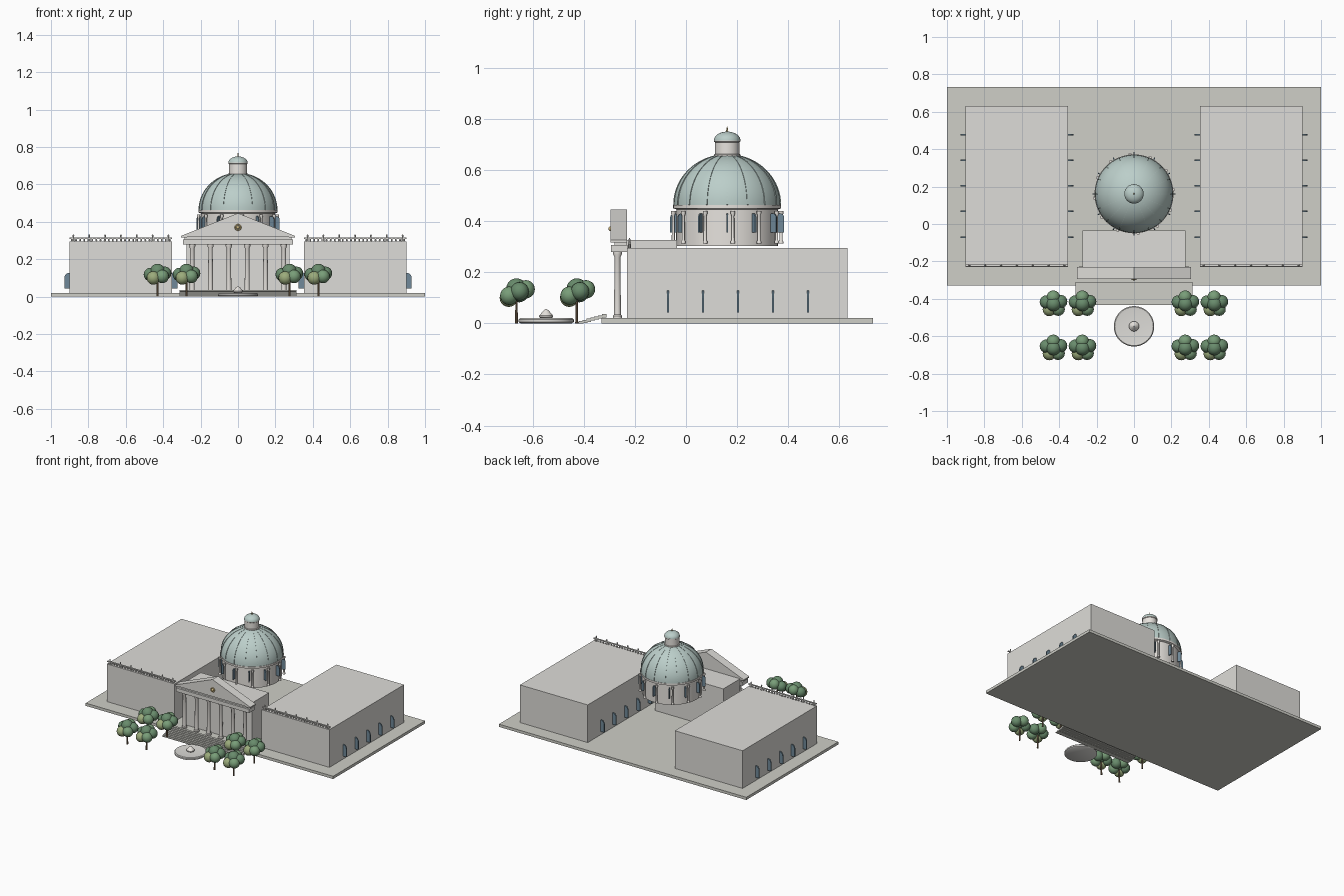
import bpy, bmesh, math, random
from mathutils import Matrix, Vector

if "Cube" in bpy.data.objects:
    bpy.data.objects.remove(bpy.data.objects["Cube"])

random.seed(4)


def mat(name, rgb):
    m = bpy.data.materials.new(name)
    m.diffuse_color = (*rgb, 1)
    m.use_nodes = True
    m.node_tree.nodes["Principled BSDF"].inputs["Base Color"].default_value = m.diffuse_color
    return m


STONE = mat("stone", (0.73, 0.72, 0.69))
PAVING = mat("paving", (0.62, 0.62, 0.57))
LIGHT = mat("light_stone", (0.80, 0.77, 0.73))
COPPER = mat("copper_green", (0.50, 0.62, 0.59))
GLASS = mat("window_glass", (0.16, 0.25, 0.32))
GOLD = mat("gold", (0.65, 0.50, 0.22))
BARK = mat("bark", (0.22, 0.15, 0.09))
LEAVES = [mat("leaf_dark", (0.14, 0.26, 0.15)), mat("leaf_mid", (0.19, 0.34, 0.19)),
          mat("leaf_light", (0.33, 0.41, 0.20))]


def finish(name, bm, material, smooth=False):
    bmesh.ops.recalc_face_normals(bm, faces=bm.faces)
    me = bpy.data.meshes.new(name)
    bm.to_mesh(me)
    bm.free()
    ob = bpy.data.objects.new(name, me)
    bpy.context.collection.objects.link(ob)
    me.materials.append(material)
    if smooth:
        bpy.ops.object.select_all(action='DESELECT')
        ob.select_set(True)
        bpy.context.view_layer.objects.active = ob
        bpy.ops.object.shade_smooth_by_angle(angle=math.radians(35))
    return ob


def add_box(bm, x0, x1, y0, y1, z0, z1):
    m = Matrix.Translation(((x0 + x1) / 2, (y0 + y1) / 2, (z0 + z1) / 2))
    bmesh.ops.create_cube(bm, size=1, matrix=m @ Matrix.Diagonal((x1 - x0, y1 - y0, z1 - z0, 1)))


def box(name, *dims, material=STONE):
    bm = bmesh.new()
    add_box(bm, *dims)
    return finish(name, bm, material)


def add_lathe(bm, profile, centre, n):
    """Revolve (radius, height) points about z, closing both ends."""
    rings = [[bm.verts.new((centre[0] + r * math.cos(2 * math.pi * i / n),
                            centre[1] + r * math.sin(2 * math.pi * i / n), z))
              for i in range(n)] for r, z in profile]
    for a, b in zip(rings, rings[1:]):
        for i in range(n):
            j = (i + 1) % n
            bm.faces.new((a[i], a[j], b[j], b[i]))
    bm.faces.new(rings[0])
    bm.faces.new(rings[-1])


def lathe(name, profile, centre, n=48, material=STONE):
    bm = bmesh.new()
    add_lathe(bm, profile, centre, n)
    return finish(name, bm, material, True)


def add_prism(bm, pts, depth, matrix):
    """Extrude an xz outline along y, centred, then place it."""
    f = [bm.verts.new(matrix @ Vector((x, -depth / 2, z))) for x, z in pts]
    b = [bm.verts.new(matrix @ Vector((x, depth / 2, z))) for x, z in pts]
    bm.faces.new(f)
    bm.faces.new(b)
    for i in range(len(pts)):
        j = (i + 1) % len(pts)
        bm.faces.new((f[i], f[j], b[j], b[i]))


def arch(hw, h):
    """Round-headed window outline."""
    return [(-hw, 0), (hw, 0)] + [(hw * math.cos(math.pi * k / 10),
                                   h - hw + hw * math.sin(math.pi * k / 10)) for k in range(11)]


# Plinth and wings, with arched window panels set through the side walls
box("plinth", -1, 1, -0.33, 0.732, 0, 0.02, material=PAVING)
bm_win = bmesh.new()
for s, side in ((-1, "left"), (1, "right")):
    xa, xb = sorted((s * 0.352, s * 0.90))
    box(side + "_wing", xa, xb, -0.23, 0.632, 0.02, 0.295)
    for x in (xa, xb):
        for k in range(5):
            add_prism(bm_win, arch(0.028, 0.085), 0.008,
                      Matrix.Translation((x, -0.07 + 0.137 * k, 0.043)))
    # Roof balustrade: rail, balusters and taller statues
    bm = bmesh.new()
    add_box(bm, xa, xb, -0.226, -0.216, 0.309, 0.315)
    for k in range(25):
        x = xa + 0.012 + (xb - xa - 0.024) * k / 24
        add_lathe(bm, [(0.003, 0.295), (0.005, 0.301), (0.003, 0.31)], (x, -0.221), 8)
    for k in range(7):
        x = xa + 0.02 + (xb - xa - 0.04) * k / 6
        add_lathe(bm, [(0.006, 0.295), (0.006, 0.316), (0.003, 0.318), (0.005, 0.325),
                       (0.002, 0.333)], (x, -0.221), 8)
    finish(side + "_balustrade", bm, STONE, True)
finish("wing_windows", bm_win, GLASS)

# Portico block, columns, entablature and pediment
box("portico_hall", -0.276, 0.276, -0.23, -0.036, 0.02, 0.325)
bm = bmesh.new()
for k in range(6):
    add_lathe(bm, [(0.018, 0.02), (0.018, 0.028), (0.0135, 0.034), (0.0115, 0.258),
                   (0.017, 0.27), (0.017, 0.28)], (-0.245 + 0.098 * k, -0.268), 20)
finish("portico_columns", bm, LIGHT, True)
box("entablature", -0.295, 0.295, -0.294, -0.228, 0.279, 0.306)
box("frieze", -0.285, 0.285, -0.280, -0.230, 0.306, 0.319)
bm = bmesh.new()
add_prism(bm, [(-0.29, 0.318), (0.29, 0.318), (0, 0.436)], 0.056,
          Matrix.Translation((0, -0.2605, 0)))
finish("pediment", bm, STONE)
bm = bmesh.new()
for s in (-1, 1):
    add_prism(bm, [(s * 0.305, 0.317), (s * 0.305, 0.325), (0, 0.446), (0, 0.431),
                   (s * 0.275, 0.317)], 0.064, Matrix.Translation((0, -0.2625, 0)))
finish("raking_cornices", bm, STONE)

# Round emblem in the pediment
bpy.ops.mesh.primitive_torus_add(major_radius=0.015, minor_radius=0.003, major_segments=24,
                                 minor_segments=8, location=(0, -0.293, 0.37),
                                 rotation=(math.pi / 2, 0, 0))
ring = bpy.context.object
ring.name = "emblem_ring"
ring.data.materials.append(GOLD)
bm = bmesh.new()
bmesh.ops.create_uvsphere(bm, u_segments=16, v_segments=8, radius=0.01,
                          matrix=Matrix.Translation((0, -0.293, 0.37)))
finish("emblem_boss", bm, GOLD, True)

# Entrance stairs
bm = bmesh.new()
for k in range(8):
    y = -0.434 + 0.015 * k
    add_box(bm, -0.312, 0.312, y, y + 0.018, max(0, 0.0043 * k - 0.007), 0.0045 * (k + 1))
finish("stairs", bm, PAVING)

# Drum, dome, lantern
C = (0, 0.161)
lathe("drum", [(0.198, 0.302), (0.198, 0.445), (0.211, 0.450), (0.211, 0.463)], C, 64, LIGHT)
N = 16
dome = [(0.208 * math.cos(t), 0.463 + 0.198 * math.sin(t))
        for t in (math.radians(78) * k / N for k in range(N + 1))]
lathe("dome", dome, C, 64, COPPER)
bm = bmesh.new()
for k in range(16):
    m = Matrix.Translation((*C, 0)) @ Matrix.Rotation(2 * math.pi * k / 16, 4, 'Z')
    outer = [(r * 1.012 + 0.0005, z + 0.001) for r, z in dome]
    inner = [(r * 0.97, z - 0.003) for r, z in reversed(dome)]
    add_prism(bm, outer + inner, 0.005, m)
finish("dome_ribs", bm, COPPER)
lathe("lantern", [(0.052, 0.648), (0.052, 0.660), (0.048, 0.662), (0.048, 0.708),
                  (0.052, 0.711), (0.052, 0.716)], C, 32, LIGHT)
lathe("lantern_cap", [(0.052 * math.cos(t), 0.715 + 0.035 * math.sin(t))
                      for t in (1.5 * k / 8 for k in range(9))], C, 32, COPPER)
lathe("finial", [(0.004, 0.745), (0.004, 0.755), (0.001, 0.77)], C, 12, GOLD)

# Drum colonnade and radial window panels
bm, bm_win = bmesh.new(), bmesh.new()
for k in range(12):
    a = math.radians(6 + 30 * k)
    add_lathe(bm, [(0.009, 0.312), (0.009, 0.32), (0.006, 0.325), (0.0055, 0.42),
                   (0.009, 0.43), (0.009, 0.44)],
              (C[0] + 0.212 * math.cos(a), C[1] + 0.212 * math.sin(a)), 12)
    m = Matrix.Translation((*C, 0)) @ Matrix.Rotation(math.radians(30 * k), 4, 'Z')
    add_prism(bm_win, arch(0.017, 0.075), 0.006, m @ Matrix.Translation((0.206, 0, 0.355)))
finish("drum_columns", bm, LIGHT, True)
finish("drum_windows", bm_win, GLASS)

# Fountain
F = (0, -0.547)
lathe("fountain_basin", [(0.10, 0), (0.108, 0.005), (0.108, 0.015), (0.103, 0.02),
                         (0.09, 0.018), (0.02, 0.018)], F, 48, STONE)
lathe("fountain_jet", [(0.012, 0.015), (0.027, 0.024), (0.027, 0.03), (0.012, 0.048),
                       (0.002, 0.057)], F, 24, LIGHT)

# Trees: a trunk and a cluster of leafy balls
for i, (x, y) in enumerate((x, y) for x in (-0.43, -0.275, 0.275, 0.43) for y in (-0.663, -0.427)):
    lathe(f"tree_trunk_{i}", [(0.006, 0), (0.004, 0.11)], (x, y), 10, BARK)
    balls = [[(0, 0, 0.136, 0.040)], [], []]
    for k in range(5):
        a = math.radians(72 * k + 20)
        z = (0.125, 0.133, 0.118, 0.100, 0.108)[k]
        balls[(0, 1, 0, 2, 1)[k]].append((0.040 * math.cos(a), 0.036 * math.sin(a), z, 0.036))
    for c, group in enumerate(balls):
        bm = bmesh.new()
        for dx, dy, z, r in group:
            bmesh.ops.create_uvsphere(bm, u_segments=16, v_segments=10, radius=r,
                                      matrix=Matrix.Translation((x + dx, y + dy, z)))
        finish(f"tree_leaves_{i}_{c}", bm, LEAVES[c], True)
